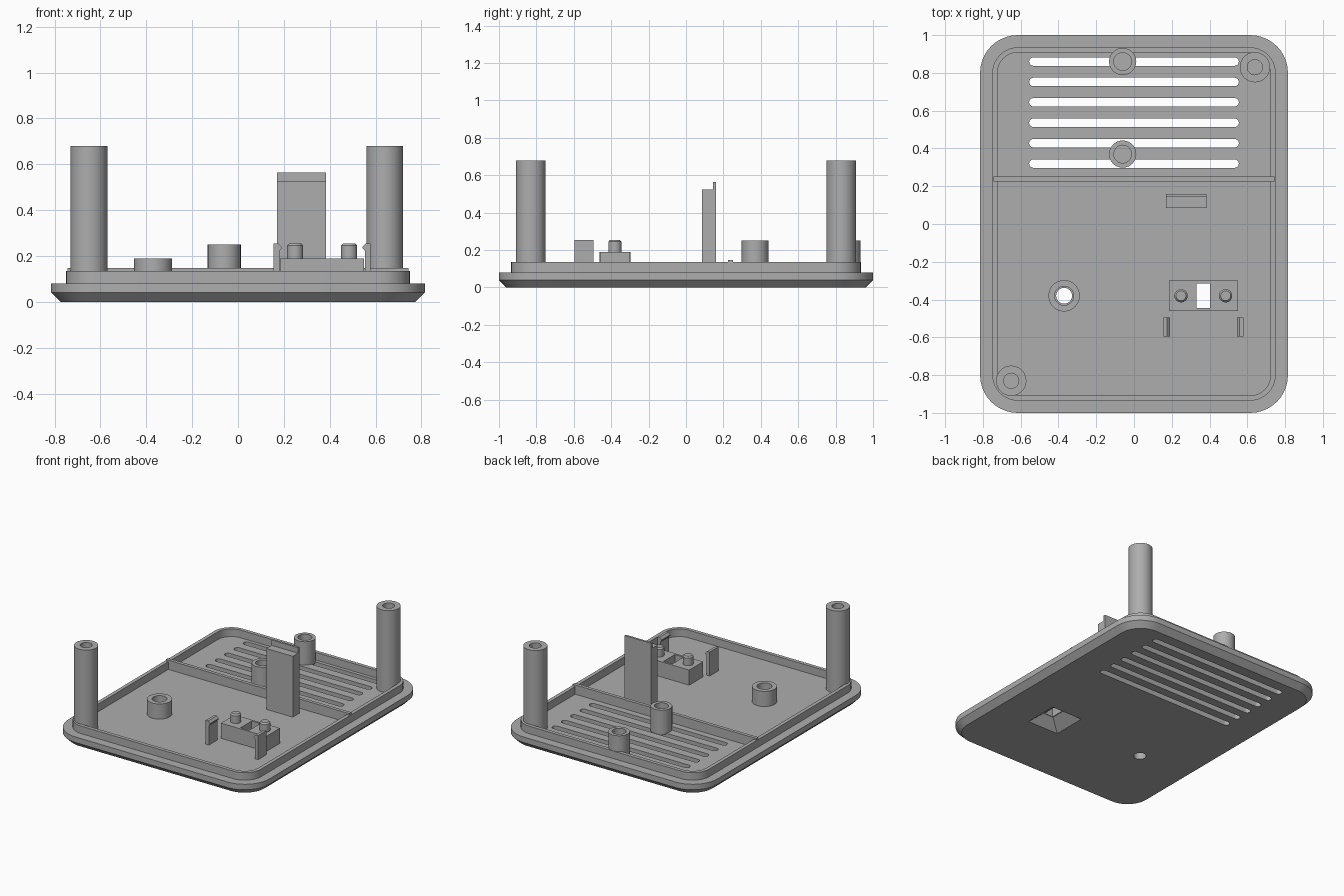
import bpy, bmesh
from math import sin, cos, pi

cube = bpy.data.objects.get("Cube")
if cube:
    bpy.data.objects.remove(cube, do_unlink=True)

grey = bpy.data.materials.new("plain grey plastic")
grey.use_nodes = True
color = (0.42, 0.42, 0.42, 1)
grey.diffuse_color = color
grey.node_tree.nodes["Principled BSDF"].inputs["Base Color"].default_value = color

FLOOR = 0.08
ROOT = 0.07   # parts are sunk slightly into the floor


def finish(name, bm):
    bmesh.ops.remove_doubles(bm, verts=bm.verts, dist=1e-5)
    bmesh.ops.recalc_face_normals(bm, faces=bm.faces)
    mesh = bpy.data.meshes.new(name)
    bm.to_mesh(mesh)
    bm.free()
    mesh.materials.append(grey)
    obj = bpy.data.objects.new(name, mesh)
    bpy.context.collection.objects.link(obj)
    return obj


def outline(x, y, hx, hy, r, z, seg):
    """Rounded rectangle, or a circle when both half sizes equal r."""
    pts = []
    for q, (sx, sy) in enumerate([(1, 1), (-1, 1), (-1, -1), (1, -1)]):
        for i in range(seg + 1):
            a = (q + i / max(seg, 1)) * pi / 2
            pts.append((x + sx * (hx - r) + r * cos(a),
                        y + sy * (hy - r) + r * sin(a), z))
    return pts


def loft(name, x, y, rings, seg=10, closed=False):
    """Skin a list of (half x, half y, radius, z) outlines."""
    bm = bmesh.new()
    loops = [[bm.verts.new(p) for p in outline(x, y, *ring, seg)] for ring in rings]
    pairs = list(zip(loops, loops[1:]))
    if closed:
        pairs.append((loops[-1], loops[0]))
    else:
        bm.faces.new(loops[0])
        bm.faces.new(loops[-1])
    for low, high in pairs:
        for i in range(len(low)):
            j = (i + 1) % len(low)
            bm.faces.new((low[i], low[j], high[j], high[i]))
    return finish(name, bm)


def turned(name, x, y, profile, closed=False):
    return loft(name, x, y, [(r, r, r, z) for r, z in profile], 10, closed)


def box(name, x, y, hx, hy, z0, z1):
    return loft(name, x, y, [(hx, hy, 0, z0), (hx, hy, 0, z1)], 0)


def prism(name, points):
    """Join two matching end outlines."""
    bm = bmesh.new()
    a, b = [[bm.verts.new(p) for p in end] for end in points]
    bm.faces.new(a)
    bm.faces.new(b)
    for i in range(len(a)):
        j = (i + 1) % len(a)
        bm.faces.new((a[i], a[j], b[j], b[i]))
    return finish(name, bm)


def cut(target, cutter):
    mod = target.modifiers.new("cut", "BOOLEAN")
    mod.operation = "DIFFERENCE"
    mod.solver = "EXACT"
    mod.object = cutter
    bpy.context.view_layer.objects.active = target
    bpy.ops.object.modifier_apply(modifier=mod.name)
    bpy.data.objects.remove(cutter, do_unlink=True)


parts = []

# Tray with chamfered underside, step and raised lip
W, L, R = 0.815, 1.0, 0.2
steps = [(0.04, 0), (0, 0.04), (0, FLOOR), (0.065, FLOOR),
         (0.065, 0.135), (0.092, 0.135), (0.092, FLOOR - 0.001)]
tray = loft("base_tray", 0, 0, [(W - d, L - d, R - d, z) for d, z in steps])
parts.append(tray)

# Vent slots
for i in range(6):
    s = 0.0225
    cut(tray, loft("slot_cutter", 0, 0.32 + i * 0.108,
                   [(0.555, s, s, -0.1), (0.555, s, s, 0.3)], 6))

# Button hole and tapered pocket under the switch block
cut(tray, turned("hole_cutter", -0.37, -0.38, [(0.042, -0.1), (0.042, 0.3)]))
BX, BY = 0.367, -0.38
cut(tray, loft("pocket_cutter", BX, BY, [(0.136, 0.1325, 0, -0.01),
               (0.035, 0.065, 0, FLOOR - 0.005), (0.035, 0.065, 0, 0.3)], 0))

# Tall screw posts
for name, x, y in [("back_left_post", 0.64, 0.83), ("front_right_post", -0.65, -0.83)]:
    parts.append(turned(name, x, y, [(0.08, ROOT), (0.08, 0.68), (0.04, 0.68), (0.04, 0.2)]))

# Short bosses among the vents
for name, y in [("back_boss", 0.86), ("middle_boss", 0.37)]:
    parts.append(turned(name, -0.06, y, [(0.072, ROOT), (0.072, 0.25), (0.047, 0.25), (0.047, 0.1)]))

# Collar around the button hole
parts.append(turned("button_collar", -0.37, -0.38,
                    [(0.083, ROOT), (0.083, 0.19), (0.05, 0.19), (0.05, ROOT)], True))

# Switch block with slot and two pegs
block = box("switch_block", BX, BY, 0.183, 0.08, ROOT, 0.19)
cut(block, box("slot_cutter", BX, BY, 0.035, 0.065, 0, 0.3))
parts.append(block)
for side in (-1, 1):
    parts.append(turned("block_peg", BX + side * 0.118, BY,
                        [(0.035, 0.18), (0.035, 0.245), (0.026, 0.255)]))

# Snap clips with inward hooks
hook = [(0.212, ROOT), (0.212, 0.255), (0.192, 0.255), (0.177, 0.24),
        (0.177, 0.232), (0.187, 0.222), (0.187, ROOT)]
for side in (-1, 1):
    parts.append(prism("snap_clip", [[(BX + side * d, y, z) for d, z in hook]
                                     for y in (-0.595, -0.495)]))

# Upright support with a thin taller fin at its back
side_view = [(0.085, ROOT), (0.085, 0.525), (0.145, 0.525),
             (0.145, 0.565), (0.16, 0.565), (0.16, ROOT)]
parts.append(prism("upright_support", [[(x, y, z) for y, z in side_view]
                                       for x in (0.17, 0.385)]))

# Dividing rib across the tray
parts.append(box("dividing_rib", 0, 0.238, 0.743, 0.0125, ROOT, 0.147))

# Smooth the curves, keep the edges sharp
bpy.ops.object.select_all(action="DESELECT")
for obj in parts:
    obj.select_set(True)
bpy.context.view_layer.objects.active = tray
bpy.ops.object.shade_smooth_by_angle(angle=pi / 6)
